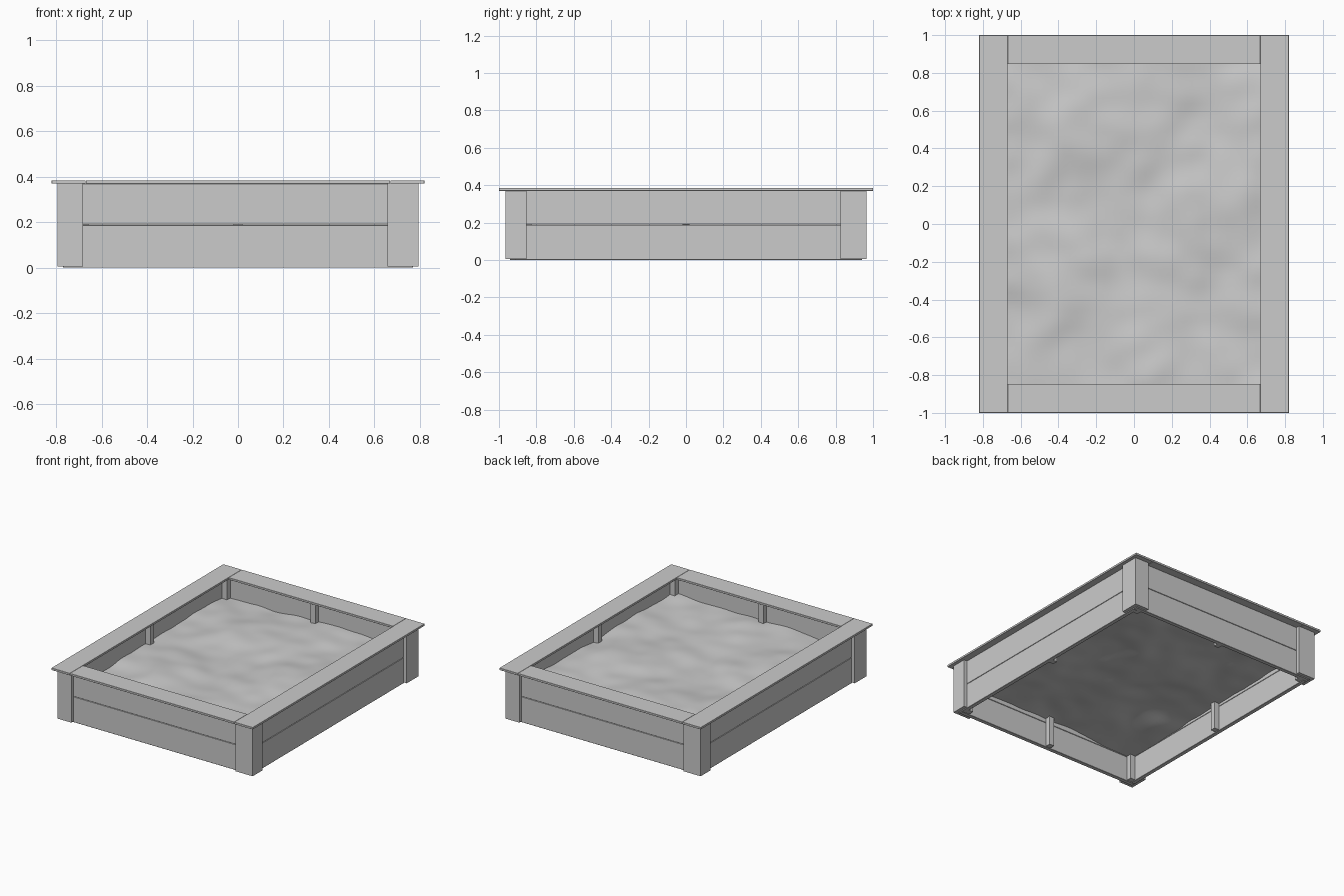
import bpy, bmesh
from mathutils import Vector, noise

if "Cube" in bpy.data.objects:
    bpy.data.objects.remove(bpy.data.objects["Cube"])


def box(name, x0, x1, y0, y1, z0, z1, bevel=0.0):
    bm = bmesh.new()
    bmesh.ops.create_cube(bm, size=1)
    for v in bm.verts:
        v.co = Vector((x0 + (v.co.x + .5) * (x1 - x0),
                       y0 + (v.co.y + .5) * (y1 - y0),
                       z0 + (v.co.z + .5) * (z1 - z0)))
    me = bpy.data.meshes.new(name)
    bm.to_mesh(me)
    bm.free()
    ob = bpy.data.objects.new(name, me)
    bpy.context.collection.objects.link(ob)
    if bevel:
        m = ob.modifiers.new("soft_edges", 'BEVEL')
        m.width = bevel
        m.segments = 1
    return ob


def turned_pair(names, x0, x1, y0, y1, z0, z1, bevel=0.0):
    # one part and its copy turned half way round the centre
    box(names[0], x0, x1, y0, y1, z0, z1, bevel)
    box(names[1], -x1, -x0, -y1, -y0, z0, z1, bevel)


WX, WY, T = 0.77, 0.94, 0.03     # wall outer faces and plank thickness
TOP, RIM = 0.37, 0.385
IX, IY, P = WX - T, WY - T, 0.04  # inner faces, post size

# wall planks, two courses
for course, z0, z1 in (("lower", 0.0, 0.188), ("upper", 0.19, TOP)):
    turned_pair((f"front_{course}_plank", f"back_{course}_plank"),
                -WX, WX, -WY, -IY, z0, z1, 0.0015)
    turned_pair((f"right_{course}_plank", f"left_{course}_plank"),
                IX, WX, -IY, IY, z0, z1, 0.0015)

# corner trim boards, overlapping in a pinwheel
W, D, Z = 0.113, 0.025, 0.006
turned_pair(("front_trim_left", "back_trim_right"),
            -WX - D, -WX - D + W, -WY - D, -WY, Z, TOP)
turned_pair(("front_trim_right", "back_trim_left"),
            WX - W, WX, -WY - D, -WY, Z, TOP)
turned_pair(("right_trim_front", "left_trim_back"),
            WX, WX + D, -WY - D, -WY - D + W, Z, TOP)
turned_pair(("right_trim_back", "left_trim_front"),
            WX, WX + D, WY - W, WY, Z, TOP)

# inner posts in the corners and at the middle of each side
turned_pair(("corner_post_front_right", "corner_post_back_left"),
            IX - P, IX, -IY, -IY + P, 0.004, TOP)
turned_pair(("corner_post_back_right", "corner_post_front_left"),
            IX - P, IX, IY - P, IY, 0.004, TOP)
turned_pair(("middle_post_front", "middle_post_back"),
            -P / 2, P / 2, -IY, -IY + P, 0.004, TOP)
turned_pair(("middle_post_right", "middle_post_left"),
            IX - P, IX, -P / 2, P / 2, 0.004, TOP)

# flat seat rim
turned_pair(("right_rim_board", "left_rim_board"),
            0.67, 0.82, -1, 1, TOP, RIM, 0.001)
turned_pair(("front_rim_board", "back_rim_board"),
            -0.669, 0.669, -1, -0.847, TOP, RIM, 0.001)

# sand: an open, gently rolling sheet
bm = bmesh.new()
bmesh.ops.create_grid(bm, x_segments=48, y_segments=60, size=1)
for v in bm.verts:
    x, y = v.co.x * IX, v.co.y * IY
    n = noise.noise(Vector((x * 2.6 + 3.1, y * 2.6 + 1.7, 0.4)))
    n += 0.4 * noise.noise(Vector((x * 6 + 9.0, y * 6 + 4.0, 2.2)))
    v.co = Vector((x, y, 0.218 + 0.03 * n + 0.015 * x))
for f in bm.faces:
    f.smooth = True
me = bpy.data.meshes.new("sand")
bm.to_mesh(me)
bm.free()
bpy.context.collection.objects.link(bpy.data.objects.new("sand", me))
